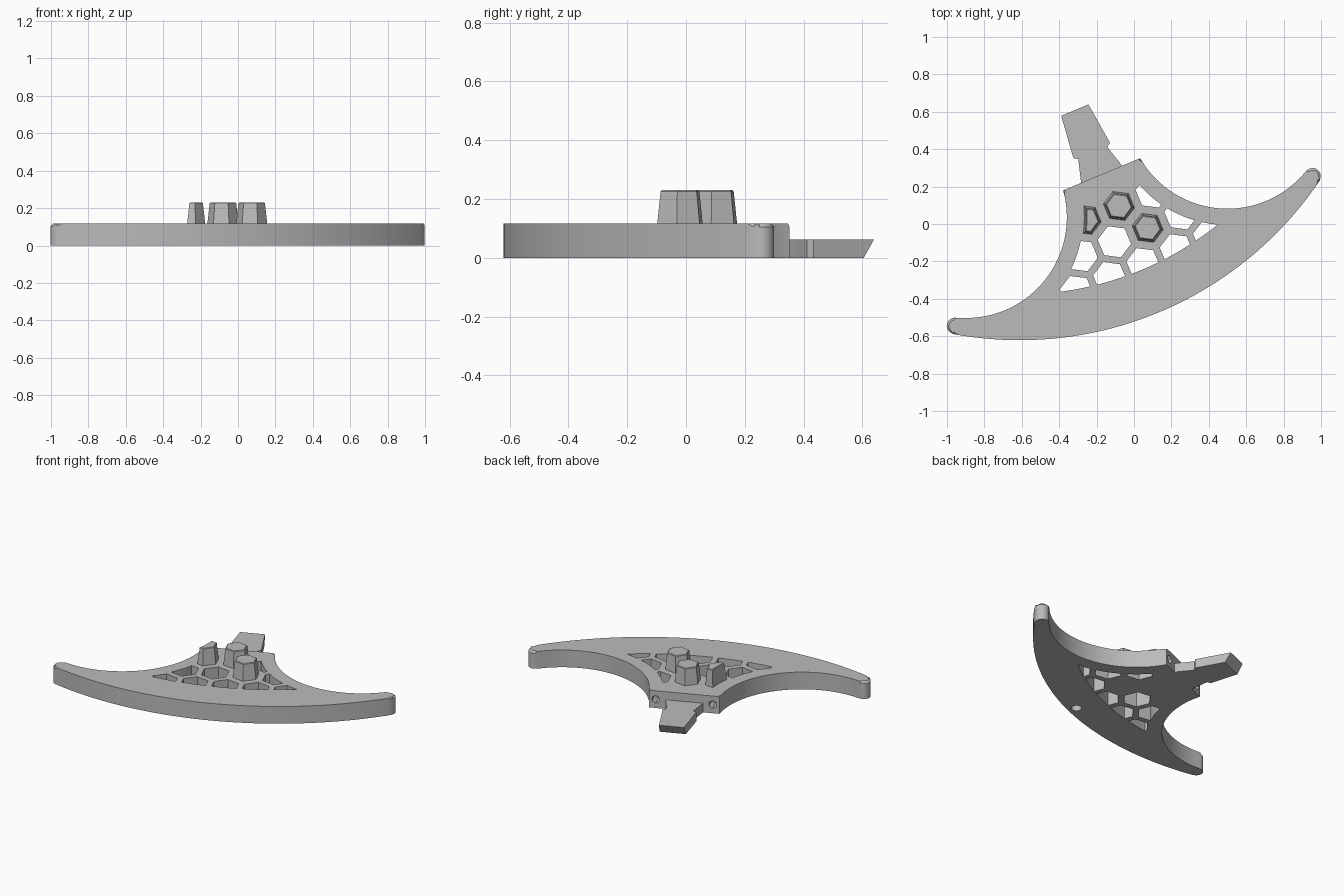
import bpy, bmesh, math
from math import sin, cos, pi, atan2, asin
from mathutils import Matrix, Vector
from mathutils.geometry import intersect_sphere_sphere_2d

if "Cube" in bpy.data.objects:
    bpy.data.objects.remove(bpy.data.objects["Cube"], do_unlink=True)

grey = bpy.data.materials.new("plain grey")
grey.use_nodes = True
grey.diffuse_color = (0.5, 0.5, 0.5, 1)
grey.node_tree.nodes["Principled BSDF"].inputs["Base Color"].default_value = (0.5, 0.5, 0.5, 1)

THICK = 0.117
OUTER = Vector((0, 1.448))       # centre of the long front arc
OUTER_R = 1.935
INNER = Vector((0.757, 0.379))   # centre of each concave arc (mirrored)
INNER_R = 0.538
TIP = Vector((1.037, -0.132))
TIP_R = 0.043
NECK_V = 0.312
HEX_R, PITCH = 0.09, 0.193
PLACE = Matrix.Rotation(math.radians(22.7), 4, 'Z') @ Matrix.Translation((-0.057, 0, 0))


def arc(c, r, a, b, n):
    return [(c[0] + r * cos(a + (b - a) * i / n), c[1] + r * sin(a + (b - a) * i / n))
            for i in range(n + 1)]


def angle(p, c):
    return atan2(p[1] - c[1], p[0] - c[0])


def mirrored(half):
    """Close a half outline, listed from the front axis to the back, across x = 0."""
    return half + [(-x, y) for x, y in reversed(half) if abs(x) > 1e-5]


def hexagon(c, r):
    return [(c[0] + r * cos(pi / 6 + i * pi / 3), c[1] + r * sin(pi / 6 + i * pi / 3))
            for i in range(6)]


def loft(bm, low, high, z0, z1):
    a = [bm.verts.new((x, y, z0)) for x, y in low]
    b = [bm.verts.new((x, y, z1)) for x, y in high]
    bm.faces.new(a[::-1])
    bm.faces.new(b)
    for i in range(len(a)):
        j = (i + 1) % len(a)
        bm.faces.new((a[i], a[j], b[j], b[i]))


def make(name, bm):
    bmesh.ops.recalc_face_normals(bm, faces=bm.faces)
    mesh = bpy.data.meshes.new(name)
    bm.to_mesh(mesh)
    bm.free()
    ob = bpy.data.objects.new(name, mesh)
    bpy.context.collection.objects.link(ob)
    mesh.materials.append(grey)
    return ob


def prisms(name, pairs, z0, z1):
    bm = bmesh.new()
    for low, high in pairs:
        loft(bm, low, high, z0, z1)
    return make(name, bm)


def boolean(ob, cutter, op):
    mod = ob.modifiers.new("cut", 'BOOLEAN')
    mod.object, mod.operation, mod.solver = cutter, op, 'EXACT'
    bpy.context.view_layer.update()
    mesh = bpy.data.meshes.new_from_object(ob.evaluated_get(bpy.context.evaluated_depsgraph_get()))
    ob.modifiers.clear()
    ob.data = mesh
    bpy.data.objects.remove(cutter, do_unlink=True)


def finish(ob):
    ob.data.transform(PLACE)
    for p in ob.data.polygons:
        p.use_smooth = True
    ob.data.set_sharp_from_angle(angle=math.radians(28))


def lattice_region(inset):
    """Area that holds the honeycomb: the plate outline drawn inward."""
    big, small = 1.69 - inset, 0.625 + inset
    corner = min(intersect_sphere_sphere_2d(OUTER, big, INNER, small), key=lambda p: p[0])
    top = 0.197 - inset
    half = arc(OUTER, big, -pi / 2, angle(corner, OUTER), 20)
    half += arc(INNER, small, angle(corner, INNER),
                -pi + asin((INNER[1] - top) / small), 24)[1:]
    return mirrored(half)


# Crescent plate, chamfered along the curved top edge only
half = arc(OUTER, OUTER_R, -pi / 2, angle(TIP, OUTER), 40)
t0, t1 = angle(TIP, OUTER), angle(INNER, TIP)
half += arc(TIP, TIP_R, t0, t1, 14)[1:]
half += arc(INNER, INNER_R, angle(TIP, INNER), -pi + asin((INNER[1] - NECK_V) / INNER_R), 40)[1:]
outline = mirrored(half)
bm = bmesh.new()
loft(bm, outline, outline, 0, THICK)
rim = [e for e in bm.edges
       if all(v.co.z > THICK - 1e-4 for v in e.verts)
       and not all(v.co.y > NECK_V - 1e-3 for v in e.verts)]
bmesh.ops.bevel(bm, geom=rim, offset=0.012, segments=1, affect='EDGES')
plate = make("crescent_plate", bm)

# Honeycomb openings; three cells carry pegs instead
row = PITCH * math.sqrt(3) / 2
base = Vector((0.02, 0.12))
pegs = [base, base - Vector((PITCH, 0)), base + Vector((PITCH / 2, -row))]
cells = []
for r in range(3):
    for k in range(-3, 4):
        c = base + Vector((PITCH * (k + (r % 2) / 2), -row * r))
        if all((c - p).length > 0.05 for p in pegs):
            cells.append(c)
grid = prisms("grid_cutter", [(hexagon(c, HEX_R),) * 2 for c in cells], -0.1, 0.3)
region = lattice_region(0)
boolean(grid, prisms("region_cutter", [(region, region)], -0.2, 0.4), 'INTERSECT')
boolean(plate, grid, 'DIFFERENCE')

# Two sockets in the neck end and one round hole underneath
bm = bmesh.new()
for side in (-1, 1):
    bmesh.ops.create_cone(bm, cap_ends=True, segments=6, radius1=0.027, radius2=0.027, depth=0.16,
                          matrix=Matrix.Translation((side * 0.18, NECK_V, 0.06))
                          @ Matrix.Rotation(pi / 2, 4, 'X'))
bmesh.ops.create_cone(bm, cap_ends=True, segments=24, radius1=0.032, radius2=0.032, depth=0.12,
                      matrix=Matrix.Translation((0, -0.43, 0)))
boolean(plate, make("hole_cutter", bm), 'DIFFERENCE')
finish(plate)

# Tapered pegs; the outer one is trimmed by the honeycomb border
names = ("centre_peg", "right_peg", "left_peg")
for name, c in zip(names, pegs):
    peg = prisms(name, [(hexagon(c, 0.086), hexagon(c, 0.071))], THICK - 0.02, 0.23)
    if name == "right_peg":
        trim = prisms("trim_cutter", [(lattice_region(0), lattice_region(0.018))], 0.05, 0.24)
        boolean(peg, trim, 'INTERSECT')
    bm = bmesh.new()
    bm.from_mesh(peg.data)
    top = [e for e in bm.edges if all(v.co.z > 0.229 for v in e.verts)]
    bmesh.ops.bevel(bm, geom=top, offset=0.004, segments=1, affect='EDGES')
    bm.to_mesh(peg.data)
    bm.free()
    finish(peg)

# Notched tab behind the neck, with an undercut end
side = [(0.119, 0.30), (0.119, NECK_V), (0.084, 0.435), (0.106, 0.45)]
upper = mirrored(side + [(0.079, 0.684)])
lower = mirrored(side + [(0.083, 0.645)])
finish(prisms("rear_tab", [(lower, upper)], 0, 0.062))
